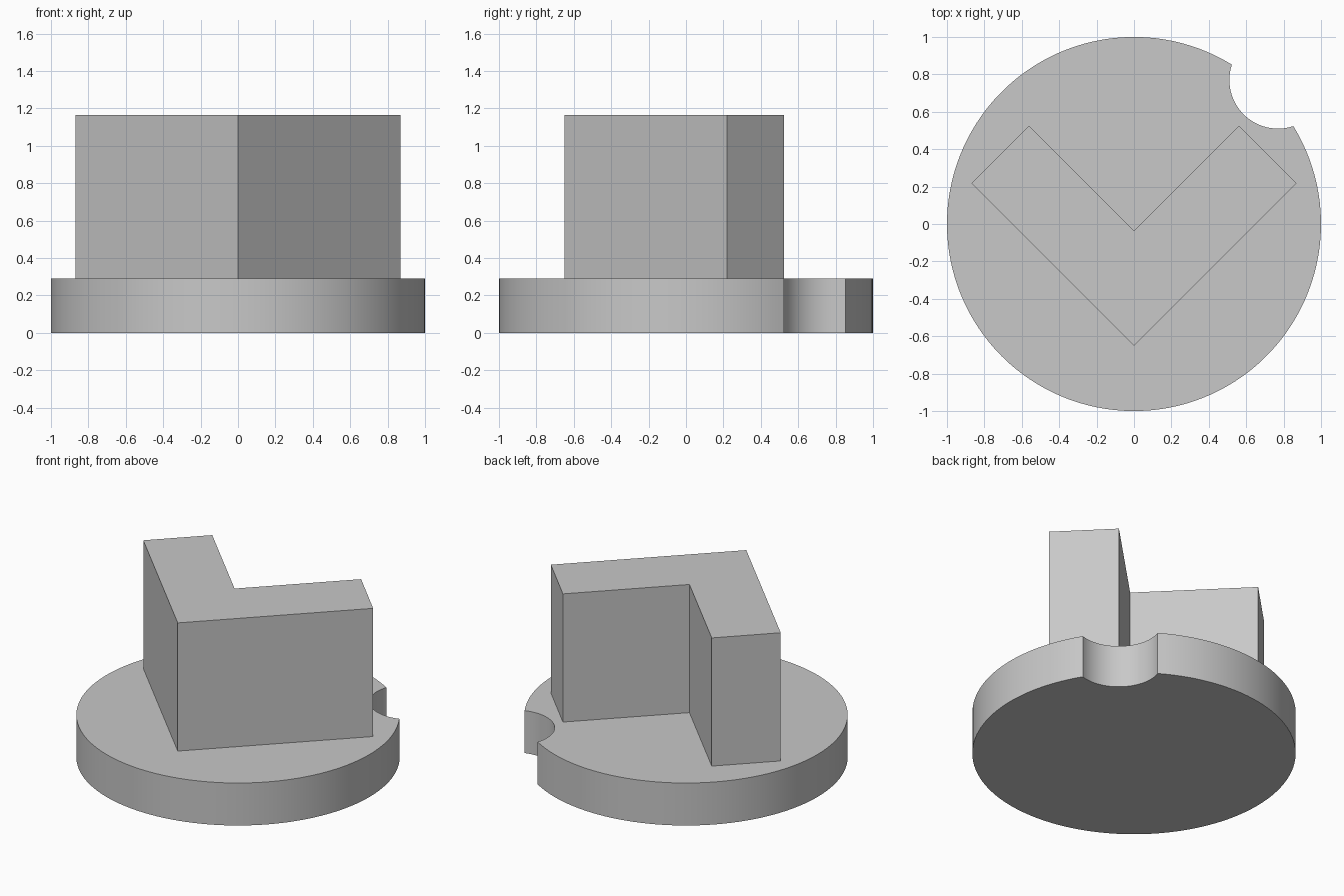
import bpy, bmesh
from math import sin, cos, acos, atan2, pi, hypot

default = bpy.data.objects.get("Cube")
if default:
    bpy.data.objects.remove(default)

GREY = (0.58, 0.58, 0.58, 1)
grey = bpy.data.materials.new("plain grey")
grey.use_nodes = True
grey.diffuse_color = GREY
grey.node_tree.nodes["Principled BSDF"].inputs["Base Color"].default_value = GREY


def arc(cx, cy, r, start, end, steps):
    """Points along a circular arc, both ends included."""
    angles = [start + (end - start) * i / steps for i in range(steps + 1)]
    return [(cx + r * cos(a), cy + r * sin(a)) for a in angles]


def prism(name, outline, bottom, top):
    """Extrude a flat outline straight up."""
    bm = bmesh.new()
    base = bm.faces.new([bm.verts.new((x, y, bottom)) for x, y in outline])
    side = bmesh.ops.extrude_face_region(bm, geom=[base], use_keep_orig=True)
    verts = [v for v in side["geom"] if isinstance(v, bmesh.types.BMVert)]
    bmesh.ops.translate(bm, verts=verts, vec=(0, 0, top - bottom))
    bmesh.ops.recalc_face_normals(bm, faces=bm.faces)
    mesh = bpy.data.meshes.new(name)
    bm.to_mesh(mesh)
    bm.free()
    mesh.materials.append(grey)
    obj = bpy.data.objects.new(name, mesh)
    bpy.context.collection.objects.link(obj)
    return obj


BASE_TOP, BLOCK_TOP = 0.29, 1.165

# Round base with a scalloped notch at the back left
notch, r = 0.77, 0.26
d = hypot(notch, notch)
half = acos((1 + d * d - r * r) / (2 * d))
rim = arc(0, 0, 1, pi / 4 + half, pi / 4 - half + 2 * pi, 120)
start = atan2(rim[-1][1] - notch, rim[-1][0] - notch)
end = atan2(rim[0][1] - notch, rim[0][0] - notch) - 2 * pi
scallop = arc(notch, notch, r, start, end, 32)
base = prism("round_base", rim + scallop[1:-1], 0, BASE_TOP)
bpy.context.view_layer.objects.active = base
base.select_set(True)
bpy.ops.object.shade_smooth_by_angle(angle=pi / 6)

# Right-angled block, its corner pointing forward
arm = [(0.868, 0.218), (0.562, 0.525)]
outline = [(0, -0.65)] + arm + [(0, -0.037)] + [(-x, y) for x, y in reversed(arm)]
prism("corner_block", outline, BASE_TOP, BLOCK_TOP)
